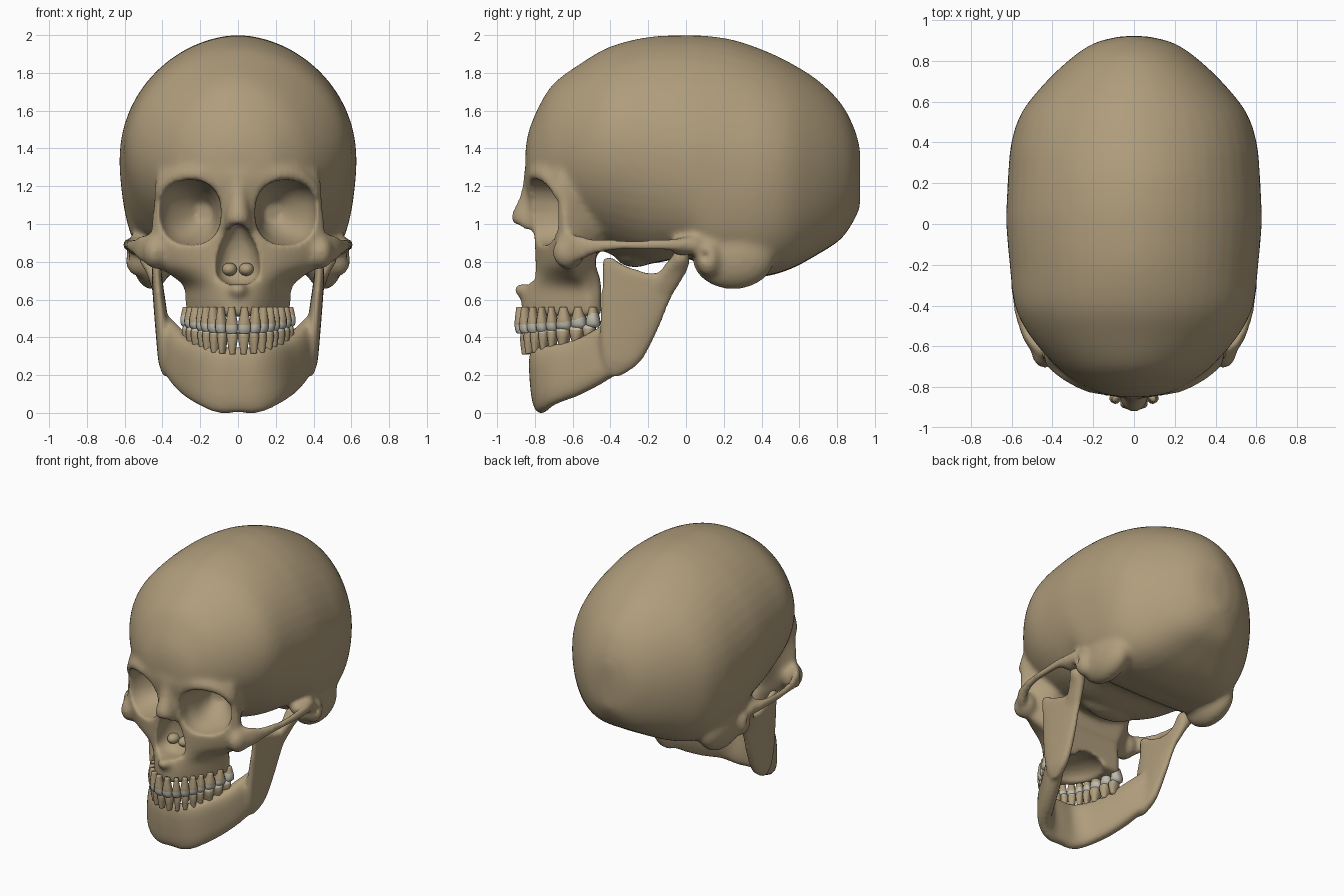
import bpy, bmesh, math
from mathutils import Vector, Matrix

cube = bpy.data.objects.get("Cube")
if cube:
    bpy.data.objects.remove(cube, do_unlink=True)

def material(name, colour):
    mat = bpy.data.materials.new(name)
    mat.use_nodes = True
    mat.diffuse_color = (*colour, 1)
    mat.node_tree.nodes["Principled BSDF"].inputs["Base Color"].default_value = (*colour, 1)
    return mat

bone = material("bone", (0.43, 0.335, 0.2))
enamel = material("tooth enamel", (0.52, 0.5, 0.42))

def spline(rows, steps=4):
    """Smooth curve through rows of numbers."""
    out, last = [], len(rows) - 1
    for i in range(last):
        near = [rows[min(max(i + k, 0), last)] for k in (-1, 0, 1, 2)]
        for j in range(steps):
            t = j / steps
            out.append([0.5 * (2 * b + (c - a) * t + (2 * a - 5 * b + 4 * c - d) * t * t
                               + (3 * b - a - 3 * c + d) * t ** 3) for a, b, c, d in zip(*near)])
    return out + [list(rows[last])]

def power(value, exponent):
    return math.copysign(abs(value) ** exponent, value)

def loft(bm, rings):
    """Closed skin over a series of equal rings."""
    rings = [[bm.verts.new(p) for p in ring] for ring in rings]
    faces = [bm.faces.new(rings[0][::-1]), bm.faces.new(rings[-1])]
    for low, high in zip(rings, rings[1:]):
        for k in range(len(low)):
            n = (k + 1) % len(low)
            faces.append(bm.faces.new((low[k], low[n], high[n], high[k])))
    bmesh.ops.recalc_face_normals(bm, faces=faces)

def sweep(bm, rows, p=0.8, count=20, steps=4):
    """Rows hold one edge point, the opposite edge point and the half thickness."""
    rows = spline(rows, steps)
    lows, highs = [Vector(r[:3]) for r in rows], [Vector(r[3:6]) for r in rows]
    mids = [(a + b) / 2 for a, b in zip(lows, highs)]
    angles = [math.tau * k / count for k in range(count)]
    rings = []
    for i, row in enumerate(rows):
        along = mids[min(i + 1, len(mids) - 1)] - mids[max(i - 1, 0)]
        tall = (highs[i] - lows[i]) / 2
        wide = along.cross(tall).normalized() * row[6]
        rings.append([mids[i] + tall * power(math.sin(t), p) + wide * power(math.cos(t), p) for t in angles])
    loft(bm, rings)

def flipped(rows):
    return [(-r[0], r[1], r[2], -r[3], *r[4:]) for r in rows]

def pair(bm, rows, p=0.8):
    sweep(bm, rows, p)
    sweep(bm, flipped(rows), p)

def bar(x, y, z, height, thick):
    return (x, y, z - height, x, y, z + height, thick)

def slab(z, x, front, back, thick):
    return (x, front, z, x, back, z, thick)

def blob(bm, place, size):
    for side in ((1, -1) if place[0] else (1,)):
        spot = Matrix.Translation((side * place[0], place[1], place[2]))
        bmesh.ops.create_icosphere(bm, subdivisions=3, radius=1, matrix=spot @ Matrix.Diagonal((*size, 1)))

def make(name, bm, *mats):
    mesh = bpy.data.meshes.new(name)
    bm.to_mesh(mesh)
    bm.free()
    for mat in mats:
        mesh.materials.append(mat)
    mesh.polygons.foreach_set("use_smooth", [True] * len(mesh.polygons))
    obj = bpy.data.objects.new(name, mesh)
    bpy.context.scene.collection.objects.link(obj)
    return obj

def fuse(obj, voxel, cutter=None):
    """Merge the overlapping volumes into one smooth skin, with hollows cut out."""
    def remesh(rounds):
        mod = obj.modifiers.new("merge", 'REMESH')
        mod.mode, mod.voxel_size = 'VOXEL', voxel
        mod = obj.modifiers.new("soften", 'SMOOTH')
        mod.factor, mod.iterations = 0.5, rounds
    remesh(9)
    if cutter:
        mod = obj.modifiers.new("hollow", 'BOOLEAN')
        mod.operation, mod.object = 'DIFFERENCE', cutter
        remesh(5)
    bpy.context.view_layer.update()
    mesh = bpy.data.meshes.new_from_object(obj.evaluated_get(bpy.context.evaluated_depsgraph_get()))
    obj.modifiers.clear()
    obj.data = mesh
    mesh.materials.clear()
    mesh.materials.append(bone)
    mesh.polygons.foreach_set("material_index", [0] * len(mesh.polygons))
    mesh.polygons.foreach_set("use_smooth", [True] * len(mesh.polygons))
    if cutter:
        bpy.data.objects.remove(cutter, do_unlink=True)

# Braincase: y, half width, top, bottom, widest height, lower roundness
skull = bmesh.new()
braincase = [
    (-.85, .06, 1.4, 1.22, 1.31, .8), (-.83, .17, 1.5, 1.15, 1.33, .9), (-.78, .27, 1.62, 1.08, 1.34, 1),
    (-.7, .38, 1.745, 1, 1.35, 1), (-.55, .51, 1.855, .92, 1.38, 1), (-.4, .585, 1.94, .84, 1.4, 1),
    (-.2, .61, 1.99, .79, 1.38, .75), (0, .627, 2, .82, 1.35, .45), (.12, .624, 1.995, .75, 1.33, .35),
    (.25, .617, 1.975, .73, 1.3, .35), (.4, .602, 1.925, .72, 1.28, .4), (.55, .55, 1.855, .76, 1.27, .45),
    (.7, .43, 1.76, .84, 1.26, .55), (.82, .3, 1.64, .92, 1.26, .65), (.89, .19, 1.51, 1.02, 1.26, .75),
    (.922, .06, 1.4, 1.09, 1.25, .8)]
rings = []
for y, w, top, low, mid, p in spline(braincase):
    angles = [math.tau * k / 48 for k in range(48)]
    rings.append([(w * power(math.cos(t), 1.08 if math.sin(t) >= 0 else p), y,
                   mid + math.sin(t) * (top - mid if math.sin(t) >= 0 else mid - low)) for t in angles])
loft(skull, rings)

# Face block: z, half width, front, sweep of the cheeks, back, back half width
face = [
    (.51, .275, -.87, .36, -.45, .25), (.6, .285, -.87, .36, -.45, .25), (.67, .295, -.855, .32, -.45, .24),
    (.73, .37, -.82, .23, -.46, .25), (.78, .445, -.81, .2, -.48, .27), (.86, .48, -.81, .19, -.47, .3),
    (.96, .47, -.81, .17, -.45, .34), (1.08, .455, -.82, .17, -.45, .36), (1.2, .445, -.85, .19, -.45, .38),
    (1.28, .415, -.855, .18, -.5, .37), (1.36, .28, -.82, .13, -.5, .28)]
rings = []
for z, w, front, turn, back, inner in spline(face):
    ring = [(w * u / 10, front + turn * abs(u / 10) ** 2.1, z) for u in range(-10, 11)]
    rings.append(ring + [(inner, back, z), (-inner, back, z)])
loft(skull, rings)

# Brow ridges, cheek arches and nasal bone
pair(skull, [bar(.07, -.81, 1.24, .04, .03), bar(.2, -.8, 1.265, .04, .035),
             bar(.33, -.74, 1.25, .04, .035), bar(.42, -.67, 1.16, .05, .03)], 1)
pair(skull, [bar(.42, -.66, .87, .085, .03), bar(.5, -.58, .87, .08, .03), bar(.54, -.5, .878, .05, .027),
             bar(.57, -.4, .887, .035, .025), bar(.585, -.25, .888, .031, .024),
             bar(.582, -.08, .89, .035, .03), bar(.54, .06, .89, .05, .05)], 1)
sweep(skull, [slab(1.25, 0, -.86, -.7, .07), slab(1.15, 0, -.88, -.7, .06),
              slab(1.03, 0, -.93, -.75, .07), slab(.97, 0, -.87, -.75, .08)], 1)

# Cheekbone, mastoid, ear rim, joint tubercle, inner base and nasal spine
blob(skull, (.44, -.62, .85), (.065, .09, .09))
blob(skull, (.455, .25, .82), (.105, .22, .168))
blob(skull, (.53, .12, .82), (.07, .07, .1))
blob(skull, (.52, -.02, .88), (.07, .07, .05))
blob(skull, (0, -.27, .83), (.2, .1, .06))
blob(skull, (0, -.86, .65), (.05, .055, .04))

# Hollows: eye sockets, nose opening, palate and ear holes
hollow = bmesh.new()
pair(hollow, [bar(.265, -1, 1.06, .178, .172), bar(.257, -.8, 1.06, .176, .168),
              bar(.25, -.68, 1.06, .163, .16), bar(.215, -.57, 1.06, .12, .11), bar(.18, -.48, 1.06, .05, .05)], .85)
sweep(hollow, [slab(z, 0, -1, back, w) for z, back, w in (
    (.68, -.74, .05), (.72, -.69, .11), (.8, -.67, .115), (.9, -.68, .09), (.98, -.72, .04), (1, -.76, .02))], .7)
blob(hollow, (0, -.6, .5), (.17, .2, .1))
blob(hollow, (.61, .1, .83), (.06, .022, .035))
cutter = make("hollow_cutter", hollow)
cutter.hide_render = True
fuse(make("cranium", skull, bone), .015, cutter)

# Scroll bones inside the nose
conchae = bmesh.new()
blob(conchae, (.045, -.69, .76), (.04, .05, .035))
make("nasal_conchae", conchae, bone)

# Lower jaw: curved body, then the upright branches with their two prongs
jaw = bmesh.new()
half = [(.11, -.755, 0, .1, -.785, .35, .05), (.2, -.7, .04, .18, -.715, .36, .052),
        (.28, -.56, .095, .255, -.58, .39, .055), (.345, -.42, .17, .325, -.45, .46, .055),
        (.385, -.3, .25, .385, -.36, .52, .042)]
sweep(jaw, flipped(half)[::-1] + [(0, -.765, 0, 0, -.79, .35, .05)] + half, .7)
pair(jaw, [slab(.2, .365, -.41, -.34, .03), slab(.27, .385, -.44, -.24, .036), slab(.4, .397, -.46, -.165, .037),
           slab(.55, .412, -.455, -.1, .034), slab(.66, .424, -.45, -.05, .03), slab(.74, .43, -.445, -.02, .028)])
pair(jaw, [slab(.66, .424, -.45, -.1, .028), slab(.74, .43, -.448, -.21, .026),
           slab(.78, .43, -.446, -.32, .024), slab(.825, .43, -.44, -.39, .022)])
pair(jaw, [slab(.64, .42, -.22, -.06, .03), slab(.75, .45, -.14, .005, .036),
           slab(.82, .47, -.08, .02, .055), slab(.865, .47, -.055, 0, .045)])
fuse(make("mandible", jaw, bone), .014)

# Teeth: eight each side, spaced along a curved arch
widths = [.07, .058, .062, .06, .06, .085, .085, .075]
crown = [(0, .5, .7), (.3, .72, .88), (.6, .95, 1), (.85, 1, .9), (1, .8, .55)]

def teeth(name, front, reach, span, root, tip, lift_root, lift_tip):
    bm = bmesh.new()
    arch = [Vector((span * k / 200, front + reach * (k / 200) ** 2.5, 0)) for k in range(201)]
    lengths = [0]
    for a, b in zip(arch, arch[1:]):
        lengths.append(lengths[-1] + (b - a).length)
    scale, start = lengths[-1] / sum(widths), 0
    for i, width in enumerate(widths):
        wide = width * scale
        k = min(range(1, 200), key=lambda n: abs(lengths[n] - start - wide / 2))
        start += wide
        spot, along = arch[k], (arch[k + 1] - arch[k - 1]).normalized()
        depth = .03 if i < 3 else .036 if i < 5 else .046
        back = (spot.y - front) / reach
        low, high = root + lift_root * back, tip + lift_tip * back
        rows = []
        for f, w, d in crown:
            mid = spot + Vector((0, 0, low + f * (high - low)))
            edge = along * wide * w / 2
            rows.append((*(mid - edge), *(mid + edge), depth * d))
        for side in (rows, flipped(rows)):
            sweep(bm, side, .8, 12, 4)
    # Biting band in enamel, taller on the back teeth
    for f in bm.faces:
        spot = f.calc_center_median()
        rise = spot.y + .9
        f.material_index = int(.415 + .08 * rise < spot.z < .468 + .06 * rise + .25 * max(0, rise - .28))
    make(name, bm, bone, enamel)

teeth("upper_teeth", -.88, .425, .27, .56, .42, 0, .035)
teeth("lower_teeth", -.85, .37, .262, .31, .44, .06, .03)
